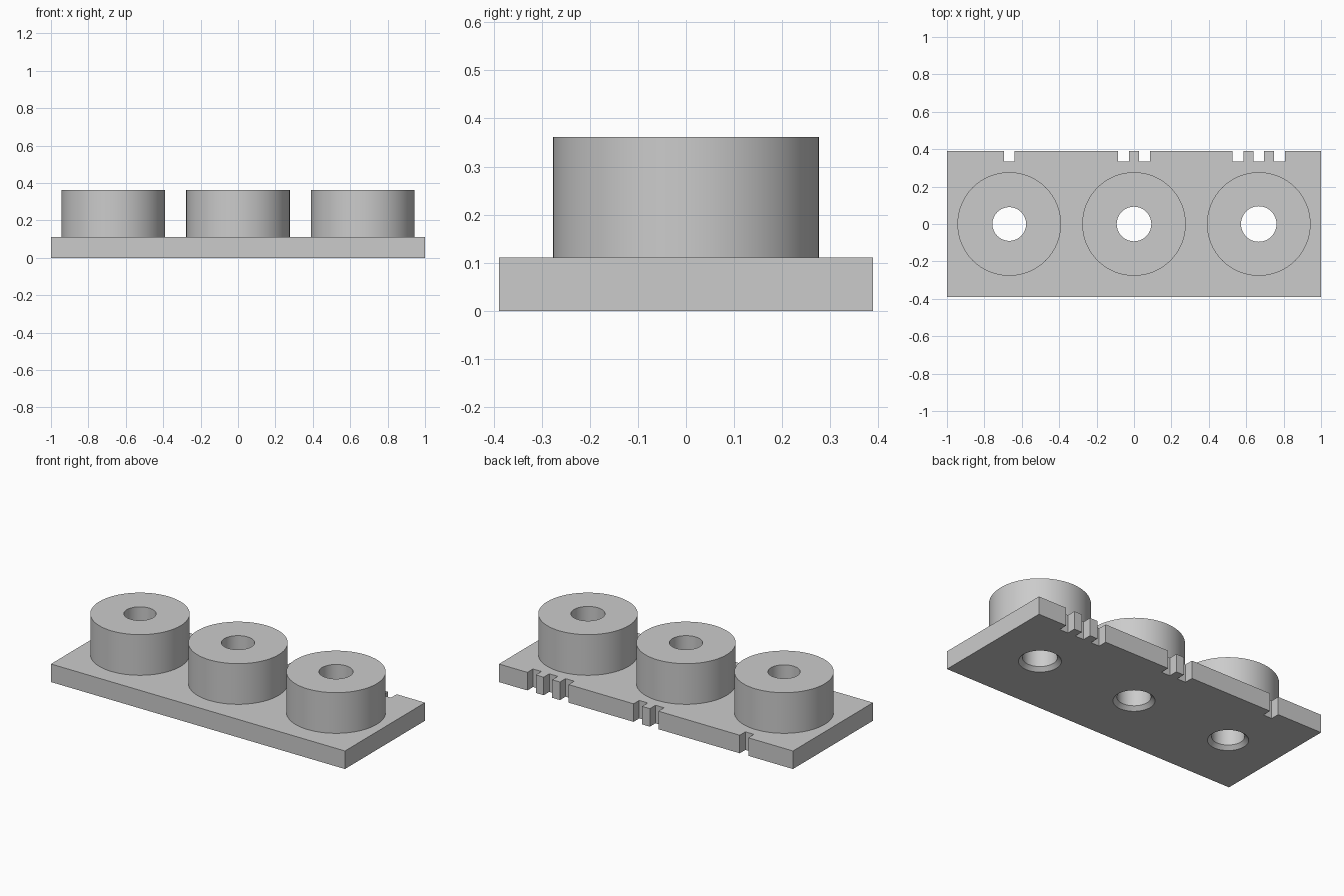
import bpy, bmesh
from math import cos, sin, pi, radians

if "Cube" in bpy.data.objects:
    bpy.data.objects.remove(bpy.data.objects["Cube"])

SIDES = 64
PLATE_TOP, BOSS_TOP = 0.111, 0.361
HALF_DEPTH = 0.389
BOSS_RADIUS, PITCH, CHAMFER = 0.277, 0.667, 0.022
NOTCH_WIDTH, NOTCH_DEPTH, NOTCH_PITCH = 0.058, 0.055, 0.111

GREY = (0.6, 0.6, 0.6, 1)
grey = bpy.data.materials.new("plain_grey")
grey.use_nodes = True
grey.diffuse_color = GREY
grey.node_tree.nodes["Principled BSDF"].inputs["Base Color"].default_value = GREY


def finish(name, bm):
    bmesh.ops.recalc_face_normals(bm, faces=bm.faces)
    mesh = bpy.data.meshes.new(name)
    bm.to_mesh(mesh)
    bm.free()
    mesh.materials.append(grey)
    obj = bpy.data.objects.new(name, mesh)
    bpy.context.collection.objects.link(obj)
    return obj


def select(obj):
    bpy.ops.object.select_all(action='DESELECT')
    obj.select_set(True)
    bpy.context.view_layer.objects.active = obj


def lathe(name, profile, x, capped=False):
    """Turn a (radius, height) profile around the vertical axis at x."""
    bm = bmesh.new()
    rings = [[bm.verts.new((x + r * cos(2 * pi * i / SIDES),
                            r * sin(2 * pi * i / SIDES), z))
              for i in range(SIDES)] for r, z in profile]
    for low, high in zip(rings, rings[1:]):
        for i in range(SIDES):
            j = (i + 1) % SIDES
            bm.faces.new((low[i], low[j], high[j], high[i]))
    if capped:
        bm.faces.new(rings[0])
        bm.faces.new(rings[-1])
    return finish(name, bm)


# Plate outline with groups of one, two and three notches in the back edge
outline = [(1, -HALF_DEPTH), (-1, -HALF_DEPTH), (-1, HALF_DEPTH)]
for group in range(3):
    for k in range(group + 1):
        x = (group - 1) * PITCH + (k - group / 2) * NOTCH_PITCH
        a, b = x - NOTCH_WIDTH / 2, x + NOTCH_WIDTH / 2
        inner = HALF_DEPTH - NOTCH_DEPTH
        outline += [(a, HALF_DEPTH), (a, inner), (b, inner), (b, HALF_DEPTH)]
outline.append((1, HALF_DEPTH))

bm = bmesh.new()
base = bm.faces.new([bm.verts.new((x, y, 0)) for x, y in outline])
top = bmesh.ops.extrude_face_region(bm, geom=[base], use_keep_orig=True)["geom"]
bmesh.ops.translate(bm, vec=(0, 0, PLATE_TOP),
                    verts=[v for v in top if isinstance(v, bmesh.types.BMVert)])
plate = finish("base_plate", bm)

# Bosses with slightly growing bores, and chamfered holes through the plate
parts = [plate]
for label, side, bore in (("right", -1, 0.09), ("middle", 0, 0.0925), ("left", 1, 0.095)):
    x = side * PITCH
    parts.append(lathe(label + "_boss", [(BOSS_RADIUS, PLATE_TOP), (BOSS_RADIUS, BOSS_TOP),
                                         (bore, BOSS_TOP), (bore, PLATE_TOP)], x))
    cutter = lathe(label + "_hole_cutter", [(bore + 2 * CHAMFER, -CHAMFER), (bore, CHAMFER),
                                            (bore, BOSS_TOP)], x, capped=True)
    cutter.hide_render = True
    cut = plate.modifiers.new(label + "_hole", 'BOOLEAN')
    cut.operation = 'DIFFERENCE'
    cut.solver = 'EXACT'
    cut.object = cutter
    select(plate)
    bpy.ops.object.modifier_apply(modifier=cut.name)
    bpy.data.objects.remove(cutter)

# Smooth round walls, crisp edges
for part in parts:
    select(part)
    bpy.ops.object.shade_smooth_by_angle(angle=radians(30))
